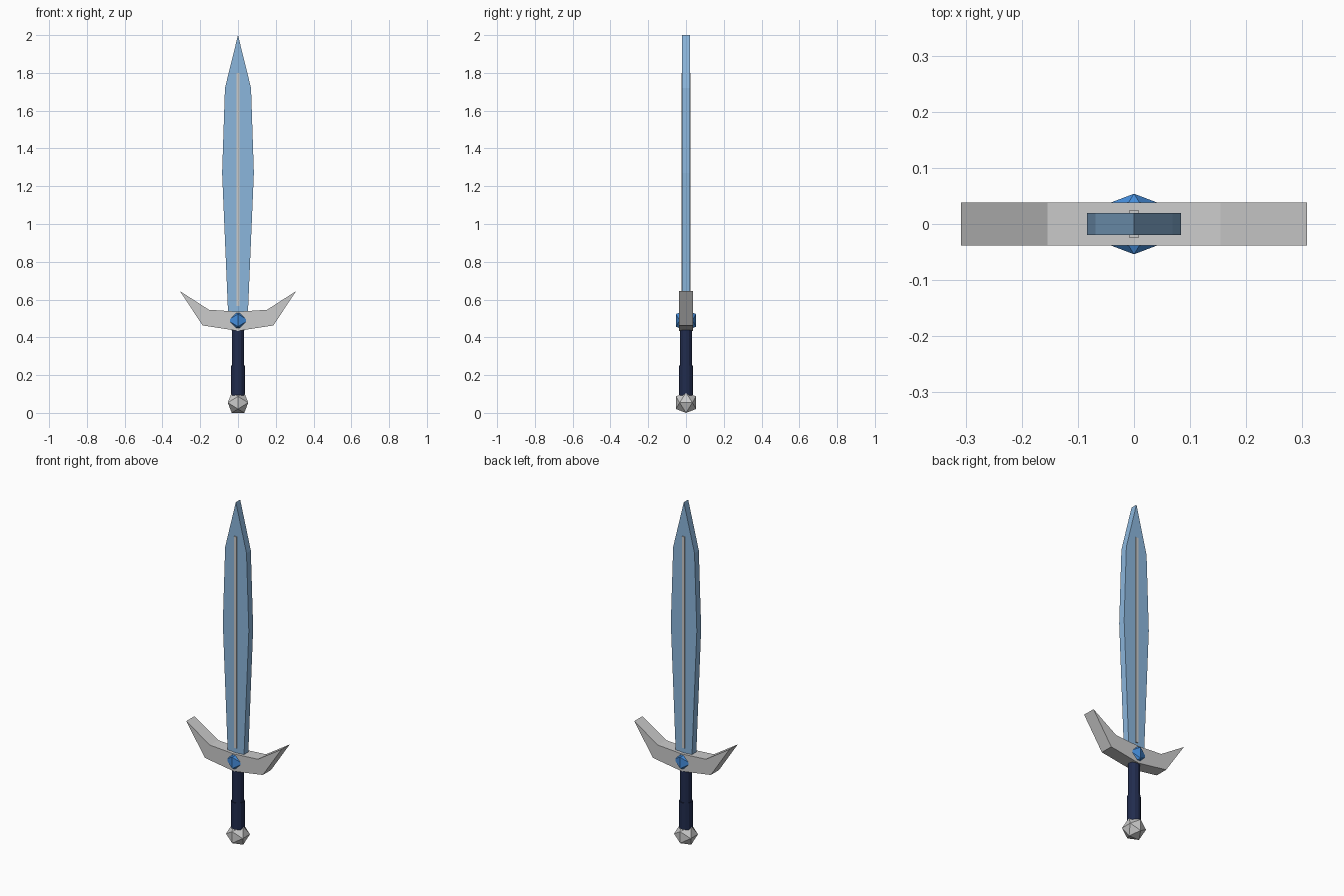
import bpy, bmesh, math
from mathutils import Matrix

if "Cube" in bpy.data.objects:
    bpy.data.objects.remove(bpy.data.objects["Cube"])


def material(name, rgb):
    m = bpy.data.materials.new(name)
    m.diffuse_color = (*rgb, 1)
    m.use_nodes = True
    m.node_tree.nodes["Principled BSDF"].inputs["Base Color"].default_value = m.diffuse_color
    return m


ice = material("ice_blue", (0.26, 0.47, 0.72))
navy = material("navy", (0.015, 0.025, 0.075))
gem_blue = material("gem_blue", (0.06, 0.27, 0.72))


def finish(name, bm, mat=None):
    bmesh.ops.recalc_face_normals(bm, faces=bm.faces)
    me = bpy.data.meshes.new(name)
    bm.to_mesh(me)
    bm.free()
    ob = bpy.data.objects.new(name, me)
    bpy.context.collection.objects.link(ob)
    if mat:
        me.materials.append(mat)
    return ob


def plate(name, half, depth, mat=None):
    """Mirror a right-hand (x, z) outline and extrude it to +-depth in y."""
    outline = half + [(-x, z) for x, z in reversed(half) if x > 0]
    bm = bmesh.new()
    face = bm.faces.new([bm.verts.new((x, -depth, z)) for x, z in outline])
    ext = bmesh.ops.extrude_face_region(bm, geom=[face])["geom"]
    moved = [g for g in ext if isinstance(g, bmesh.types.BMVert)]
    bmesh.ops.translate(bm, verts=moved, vec=(0, 2 * depth, 0))
    return finish(name, bm, mat)


def icosahedron(name, z, half, mat=None):
    """Icosahedron turned so an edge lies flat on top."""
    bm = bmesh.new()
    m = Matrix.Translation((0, 0, z)) @ Matrix.Rotation(-math.atan(2) / 2, 4, "Y")
    bmesh.ops.create_icosphere(bm, subdivisions=1, radius=half / 0.8507, matrix=m)
    return finish(name, bm, mat)


def cylinder(name, z0, z1, r, mat, sides=12):
    bm = bmesh.new()
    bmesh.ops.create_cone(bm, cap_ends=True, segments=sides, radius1=r, radius2=r,
                          depth=z1 - z0, matrix=Matrix.Translation((0, 0, (z0 + z1) / 2)))
    return finish(name, bm, mat)


# Blade and the raised rib along both of its faces
plate("blade", [(0, 0.50), (0.053, 0.50), (0.053, 0.54), (0.084, 1.27), (0.069, 1.72), (0, 2.0)], 0.02, ice)
plate("blade_rib", [(0.008, 0.565), (0.008, 1.80)], 0.025)

# Swept crossguard
plate("crossguard", [(0, 0.434), (0.187, 0.463), (0.308, 0.645), (0.154, 0.546), (0, 0.536)], 0.038)

# Gem set through the guard, and the pommel
icosahedron("guard_gem", 0.49, 0.054, gem_blue)
icosahedron("pommel", 0.054, 0.054)

# Grip with a thicker lower section
cylinder("grip", 0.09, 0.45, 0.033, navy)
cylinder("grip_lower", 0.09, 0.25, 0.036, navy)
